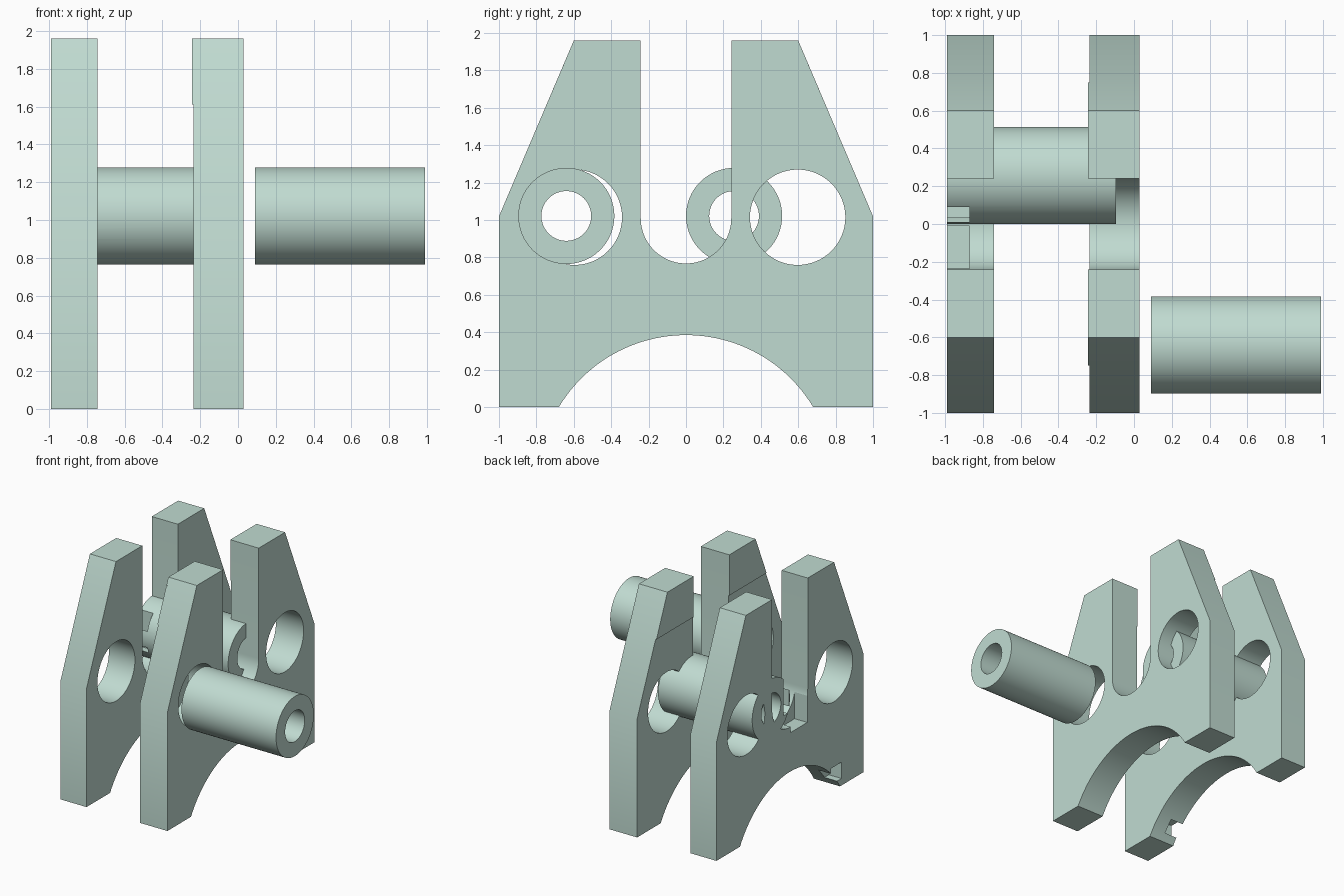
import bpy, bmesh, math

cube = bpy.data.objects.get("Cube")
if cube:
    bpy.data.objects.remove(cube, do_unlink=True)

mat = bpy.data.materials.new("pale sage green")
mat.use_nodes = True
COLOR = (0.53, 0.71, 0.64, 1)
mat.diffuse_color = COLOR
mat.node_tree.nodes["Principled BSDF"].inputs["Base Color"].default_value = COLOR


def arc(cy, cz, r, start, end, steps):
    """Points along an arc in the side plane, angles in degrees."""
    angles = [math.radians(start + (end - start) * i / steps) for i in range(steps + 1)]
    return [(cy + r * math.cos(a), cz + r * math.sin(a)) for a in angles]


def add_prism(name, profile, x0, x1):
    """Extrude a closed (y, z) profile along x."""
    bm = bmesh.new()
    face = bm.faces.new([bm.verts.new((x0, y, z)) for y, z in profile])
    ext = bmesh.ops.extrude_face_region(bm, geom=[face])
    moved = [v for v in ext["geom"] if isinstance(v, bmesh.types.BMVert)]
    bmesh.ops.translate(bm, verts=moved, vec=(x1 - x0, 0, 0))
    bmesh.ops.recalc_face_normals(bm, faces=bm.faces)
    mesh = bpy.data.meshes.new(name)
    bm.to_mesh(mesh)
    bm.free()
    mesh.materials.append(mat)
    obj = bpy.data.objects.new(name, mesh)
    bpy.context.collection.objects.link(obj)
    return obj


def circle(cy, cz, r, steps=64):
    return arc(cy, cz, r, 0, 360, steps)[:-1]


def box(y0, y1, z0, z1):
    return [(y0, z0), (y1, z0), (y1, z1), (y0, z1)]


def cut(obj, profile, x0, x1):
    """Subtract a prism and apply the result."""
    cutter = add_prism("cutter", profile, x0, x1)
    cutter.hide_render = True
    mod = obj.modifiers.new("cut", "BOOLEAN")
    mod.operation, mod.solver, mod.object = "DIFFERENCE", "EXACT", cutter
    bpy.context.view_layer.objects.active = obj
    bpy.ops.object.modifier_apply(modifier=mod.name)
    bpy.data.objects.remove(cutter, do_unlink=True)


def smooth(obj):
    bpy.ops.object.select_all(action="DESELECT")
    obj.select_set(True)
    bpy.context.view_layer.objects.active = obj
    bpy.ops.object.shade_smooth_by_angle(angle=math.radians(25))


# Forked plate outline: foot arch, sloped shoulders and rounded slot
TOP = 1.96
ARCH_R, ARCH_Z = 0.793, -0.408
half = math.degrees(math.asin(0.68 / ARCH_R))
outline = arc(0, ARCH_Z, ARCH_R, 90 + half, 90 - half, 48)
outline += [(1, 0), (1, 1.02), (0.6, TOP), (0.242, TOP)]
outline += arc(0, 1.01, 0.242, 0, -180, 40)
outline += [(-0.242, TOP), (-0.6, TOP), (-1, 1.02), (-1, 0)]


def forked_plate(name, x0, x1):
    plate = add_prism(name, outline, x0, x1)
    for side in (-1, 1):
        cut(plate, circle(side * 0.597, 1.015, 0.255), x0 - 0.1, x1 + 0.1)
    return plate


outer_plate = forked_plate("outer_plate", -0.99, -0.742)
inner_plate = forked_plate("inner_plate", -0.235, 0.028)

# Shallow reliefs in the outer face at the slot floor and foot
cut(outer_plate, box(-0.235, -0.01, 0.72, 0.95), -1.1, -0.87)
cut(outer_plate, box(-0.7, -0.56, 0.06, 0.2), -1.1, -0.87)

# Thin raised pads on the horns of the inner plate
for side, label in ((-1, "front"), (1, "back")):
    pad = [(side * y, z) for y, z in
           ((0.242, 1.61), (0.749, 1.61), (0.6, TOP), (0.242, TOP))]
    add_prism(label + "_horn_pad", pad, -0.243, -0.235)


# Hollow bushings
def bushing(name, cy, x0, x1):
    tube = add_prism(name, circle(cy, 1.022, 0.257), x0, x1)
    cut(tube, circle(cy, 1.022, 0.133), x0 - 0.1, x1 + 0.1)
    return tube


cross_tube = bushing("cross_tube", 0.257, -0.99, -0.094)
loose_tube = bushing("loose_tube", -0.64, 0.09, 0.99)
cut(cross_tube, box(0.01, 0.09, 0.9, 1.3), -1.1, -0.87)

for part in (outer_plate, inner_plate, cross_tube, loose_tube):
    smooth(part)
